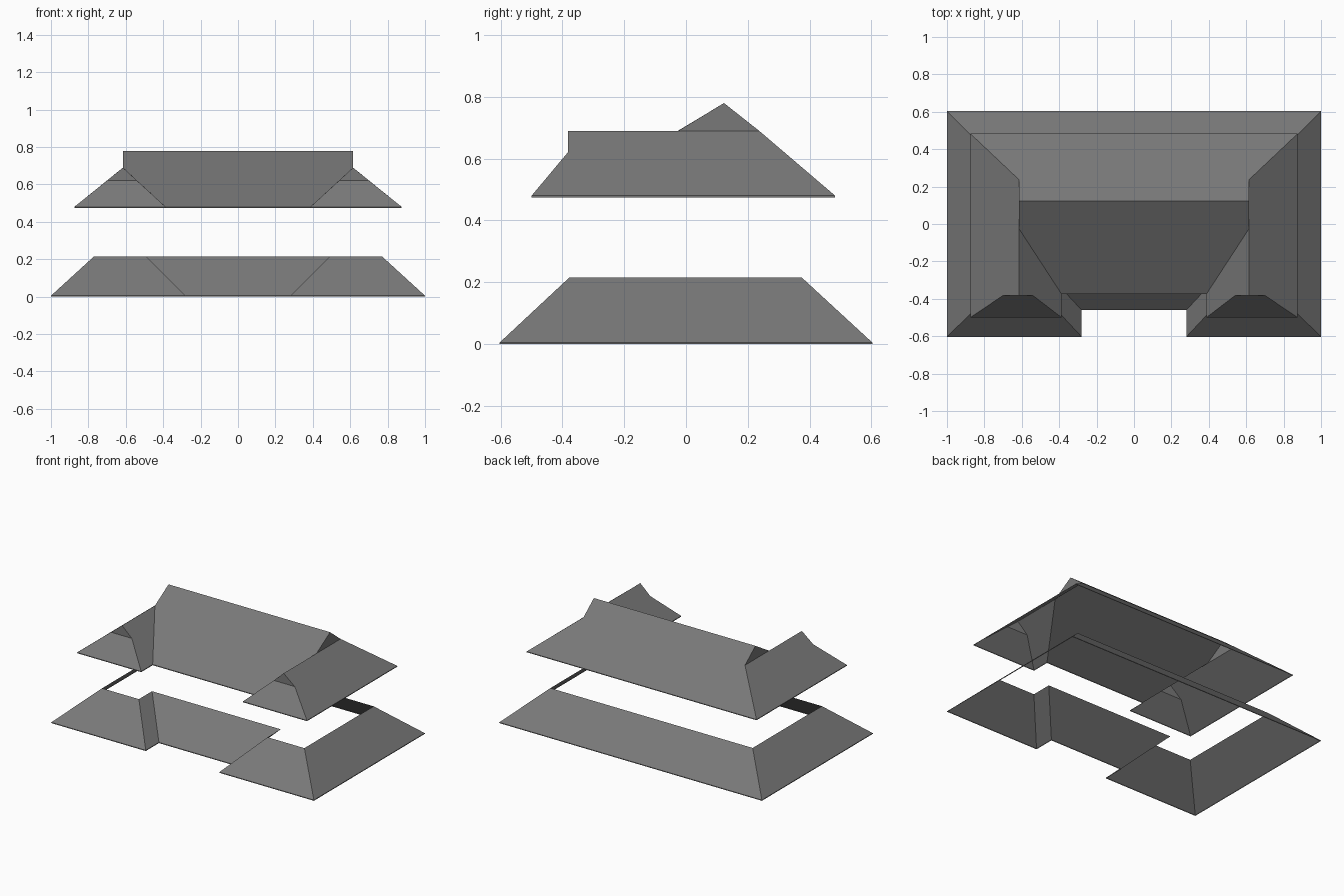
import bpy, bmesh

if "Cube" in bpy.data.objects:
    bpy.data.objects.remove(bpy.data.objects["Cube"])

roof_grey = bpy.data.materials.new("roof grey")
roof_grey.diffuse_color = (0.19, 0.19, 0.19, 1)
roof_grey.use_nodes = True
roof_grey.node_tree.nodes["Principled BSDF"].inputs["Base Color"].default_value = roof_grey.diffuse_color
LIP = 0.005


def roof(name, centre, right, eave):
    """Sheet roof: centre faces are given by their right half outline,
    right faces are mirrored to the left; a thin lip hangs from the eave."""
    bm = bmesh.new()

    def add(points):
        f = bm.faces.new([bm.verts.new(p) for p in points])
        f.normal_update()
        if f.normal.z < -0.01:
            f.normal_flip()

    def mirror(points):
        return [(-x, y, z) for x, y, z in reversed(points)]

    for pts in centre:
        add(pts + mirror(pts))
    for pts in right:
        add(pts)
        add(mirror(pts))
    bmesh.ops.remove_doubles(bm, verts=bm.verts, dist=0.001)
    rim = [e for e in bm.edges if e.is_boundary
           and all(abs(v.co.z - eave) < 0.001 for v in e.verts)]
    new = bmesh.ops.extrude_edge_only(bm, edges=rim)["geom"]
    for v in new:
        if isinstance(v, bmesh.types.BMVert):
            v.co.z -= LIP
    mesh = bpy.data.meshes.new(name)
    bm.to_mesh(mesh)
    bm.free()
    mesh.materials.append(roof_grey)
    bpy.context.collection.objects.link(bpy.data.objects.new(name, mesh))


# Lower skirt roof: a U-shaped eave and its inset top edge (right half)
low, top = LIP, 0.215
outer = [(1, 0.603), (1, -0.603), (0.28, -0.603), (0.28, -0.46)]
inner = [(0.77, 0.375), (0.77, -0.378), (0.49, -0.378), (0.49, -0.235)]
o = [(x, y, low) for x, y in outer]
i = [(x, y, top) for x, y in inner]
roof("lower_skirt_roof",
     [[o[0], i[0]], [i[3], o[3]]],
     [[o[k], i[k], i[k + 1], o[k + 1]] for k in range(3)], low)

# Upper hip-and-gable roof with two front wings (right half points)
eave = 0.48
back_corner = (0.875, 0.483, eave)
front_corner = (0.875, -0.5, eave)
inner_corner = (0.387, -0.5, eave)
valley_foot = (0.387, -0.375, eave)
ridge_end = (0.615, 0.123, 0.78)
hip_top = (0.615, 0.237, 0.69)
valley_top = (0.615, -0.025, 0.69)
wing_ridge = (0.615, -0.382, 0.69)
wing_out = (0.70, -0.382, 0.621)
wing_in = (0.541, -0.382, 0.621)
roof("upper_gabled_roof",
     [[back_corner, hip_top, ridge_end],                      # back slope
      [ridge_end, valley_top, valley_foot]],                  # front slope
     [[back_corner, hip_top, valley_top, wing_ridge, wing_out, front_corner],
      [valley_top, valley_foot, inner_corner, wing_in, wing_ridge],
      [front_corner, wing_out, wing_in, inner_corner],        # wing front hip
      [wing_in, wing_out, wing_ridge],                        # wing gable
      [hip_top, ridge_end, valley_top]], eave)                # main gable
